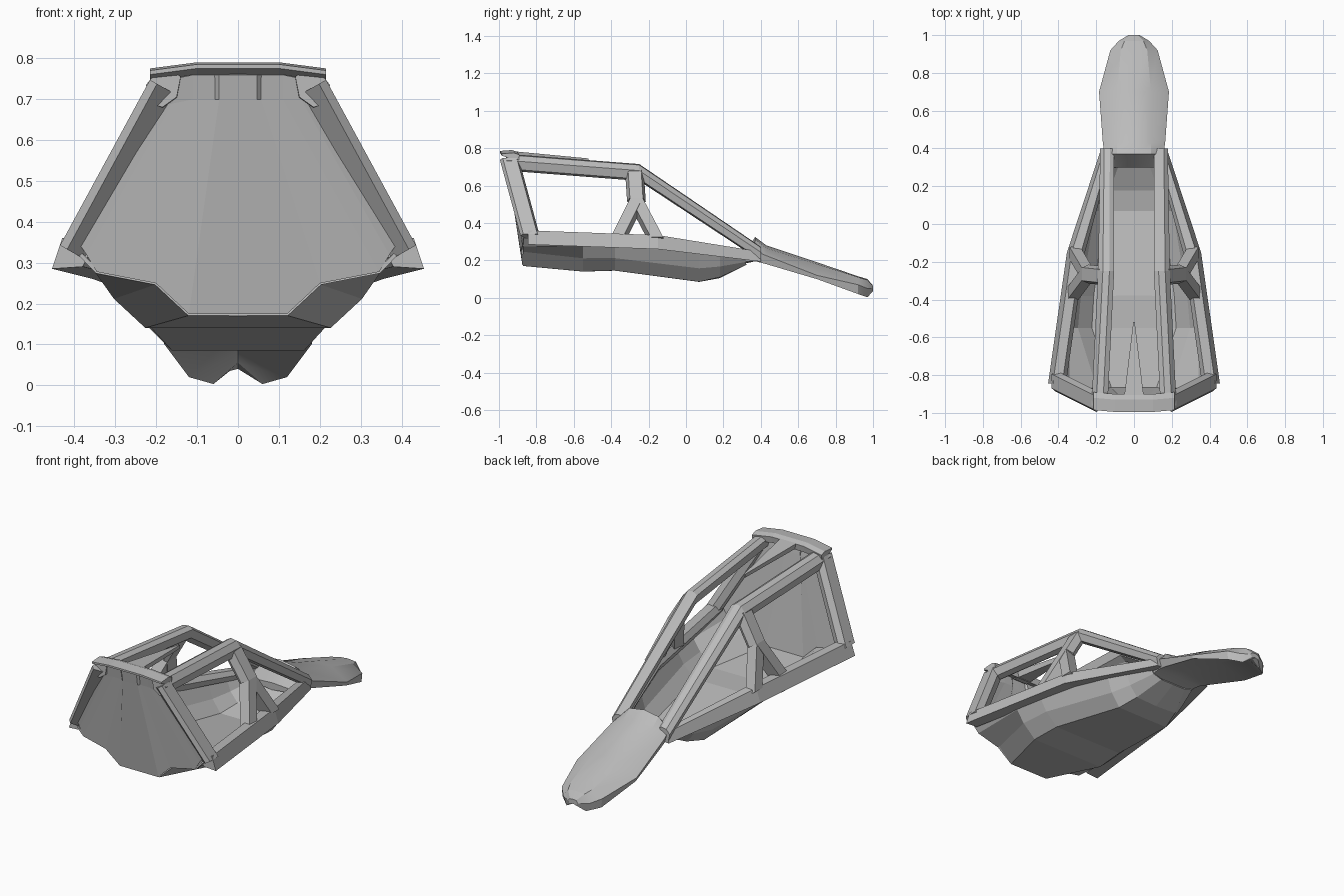
import bpy
import bmesh
from math import radians
from mathutils import Vector

default_cube = bpy.data.objects.get("Cube")
if default_cube:
    bpy.data.objects.remove(default_cube, do_unlink=True)

grey = bpy.data.materials.new("frame_grey")
grey.use_nodes = True
colour = (0.5, 0.5, 0.5, 1)
grey.diffuse_color = colour
grey.node_tree.nodes["Principled BSDF"].inputs["Base Color"].default_value = colour

X, Y, Z = Vector((1, 0, 0)), Vector((0, 1, 0)), Vector((0, 0, 1))


def loft(name, sections, closed=True, thickness=0, smooth=0):
    """Skin a list of equal-length point rows; closed rows get end caps."""
    bm = bmesh.new()
    rows = [[bm.verts.new(p) for p in section] for section in sections]
    count = len(rows[0])
    for a, b in zip(rows, rows[1:]):
        for i in range(count if closed else count - 1):
            j = (i + 1) % count
            bm.faces.new((a[i], a[j], b[j], b[i]))
    if closed:
        bm.faces.new(rows[0])
        bm.faces.new(rows[-1])
    bmesh.ops.recalc_face_normals(bm, faces=bm.faces)
    mesh = bpy.data.meshes.new(name)
    bm.to_mesh(mesh)
    bm.free()
    mesh.materials.append(grey)
    if smooth:
        mesh.shade_smooth()
        mesh.set_sharp_from_angle(angle=radians(smooth))
    obj = bpy.data.objects.new(name, mesh)
    bpy.context.collection.objects.link(obj)
    if thickness:
        shell = obj.modifiers.new("shell", "SOLIDIFY")
        shell.thickness = thickness
        shell.offset = 0


def bar(name, path, across, up, profile, taper=1):
    """Sweep a profile, laid out along two axes, through a path, tapering its end."""
    scales = [1] * (len(path) - 1) + [taper]
    loft(name, [[Vector(p) + (across * u + up * v) * s for u, v in profile]
                for p, s in zip(path, scales)])


def bar_pair(name, path, across, up, profile, taper=1):
    """The same bar on the left and, reflected, on the right."""
    flip = lambda p: Vector((-p[0], p[1], p[2]))
    bar("left_" + name, path, across, up, profile, taper)
    bar("right_" + name, [flip(p) for p in path], flip(across), flip(up), profile, taper)


def mirrored(row):
    """Complete a half row that starts on the centre line."""
    return [(-x, y, z) for x, y, z in reversed(row[1:])] + list(row)


# Upper rails, from the front corner over the peak and down to the nose
rail_profile = [(-.045, .03), (-.02, .045), (.015, .04), (.04, .01),
                (.03, -.035), (0, -.045), (-.035, -.02)]
bar_pair("upper_rail", [(.185, -.96, .725), (.15, -.25, .67), (.145, .4, .235)],
         X, Z, rail_profile, .85)

# Sill rails with a hanging outer lip
sill_profile = [(-.04, 0), (-.02, .03), (.03, .03), (.055, -.045), (-.02, -.04)]
bar_pair("sill_rail", [(.4, -.845, .33), (.3, -.15, .305), (.135, .4, .225)],
         X, Z, sill_profile, .7)

# Raked front pillars, broad on the outside and narrow in front
outward = Vector((.87, 0, .49))
pillar_profile = [(.015, -.045), (.035, -.03), (.035, .045), (0, .06),
                  (-.035, .045), (-.035, 0)]
bar_pair("front_pillar", [(.185, -.95, .73), (.405, -.84, .325)],
         outward, Y, pillar_profile)

# Forked side braces
stem_profile = [(.03, -.035), (.03, .035), (-.01, .05), (-.03, .04),
                (-.03, -.04), (-.01, -.05)]
arm_profile = [(.03, -.033), (.03, .033), (-.03, .042), (-.03, -.042)]
fork = (.25, -.265, .52)
bar_pair("brace_stem", [(.16, -.275, .67), fork], outward, Y, stem_profile)
bar_pair("brace_front_arm", [fork, (.325, -.365, .32)], outward, Y, arm_profile)
bar_pair("brace_rear_arm", [fork, (.315, -.155, .31)], outward, Y, arm_profile)

# Front header, undercut at the front, with the pointed centre strip behind it
header_profile = [(-.045, .02), (.02, .025), (.05, .015), (.045, -.02), (-.045, .01)]
bar("front_header",
    [(-.215, -.94, .75), (-.1, -.95, .765), (.1, -.95, .765), (.215, -.94, .75)],
    Y, Z, header_profile)


def strip_section(y, half, top, depth):
    return [(-half, y, top), (half, y, top), (half * .8, y, top - depth),
            (-half * .8, y, top - depth)]


loft("centre_strip", [strip_section(-.94, .055, .785, .035),
                      strip_section(-.52, .004, .745, .02)])

# Fan-shaped front panel, straight pleats from the header to the tub
panel_rows = [
    [(0, -.96, .76), (.045, -.96, .76), (.055, -.95, .76), (.11, -.95, .76),
     (.16, -.95, .75), (.175, -.95, .73)],
    [(0, -.95, .7), (.045, -.95, .7), (.055, -.94, .7), (.11, -.94, .7),
     (.16, -.94, .69), (.195, -.94, .68)],
    [(0, -.87, .175), (.12, -.87, .175), (.2, -.88, .25), (.345, -.87, .278),
     (.37, -.865, .32), (.39, -.86, .35)],
]
loft("front_panel", [mirrored(row) for row in panel_rows], False, .01)

# Faceted tub below the sills: station, then half section from keel to sill
tub_stations = [
    (-.87, [(0, .175), (.12, .175), (.2, .25), (.345, .278), (.385, .32)]),
    (-.55, [(0, .145), (.225, .145), (.3, .215), (.345, .28), (.365, .31)]),
    (-.38, [(0, .15), (.215, .15), (.285, .215), (.325, .28), (.335, .3)]),
    (.07, [(0, .09), (.16, .09), (.21, .16), (.235, .24), (.24, .26)]),
    (.18, [(0, .11), (.13, .115), (.175, .17), (.2, .235), (.205, .25)]),
    (.32, [(0, .18), (.08, .18), (.13, .195), (.15, .22), (.155, .235)]),
]
loft("tub", [mirrored([(x, y, z) for x, z in half]) for y, half in tub_stations],
     False, .01)

# Nose: half section from crown to lower edge, then the hollow underside
nose_stations = [
    (.3, [(0, .22), (.09, .215), (.13, .21), (.13, .195)], .18),
    (.37, [(0, .325), (.09, .31), (.155, .25), (.14, .195)], .2),
    (.43, [(0, .28), (.09, .265), (.165, .225), (.15, .18)], .2),
    (.7, [(0, .19), (.09, .18), (.185, .12), (.18, .1)], .14),
    (.92, [(0, .115), (.07, .11), (.125, .07), (.12, .02)], .08),
    (.97, [(0, .1), (.05, .095), (.08, .05), (.06, .003)], .055),
    (1, [(0, .065), (.02, .063), (.03, .05), (.02, .035)], .04),
]
loft("nose", [mirrored([(x, y, z) for x, z in half]) + [(0, y, under)]
              for y, half, under in nose_stations], smooth=25)
